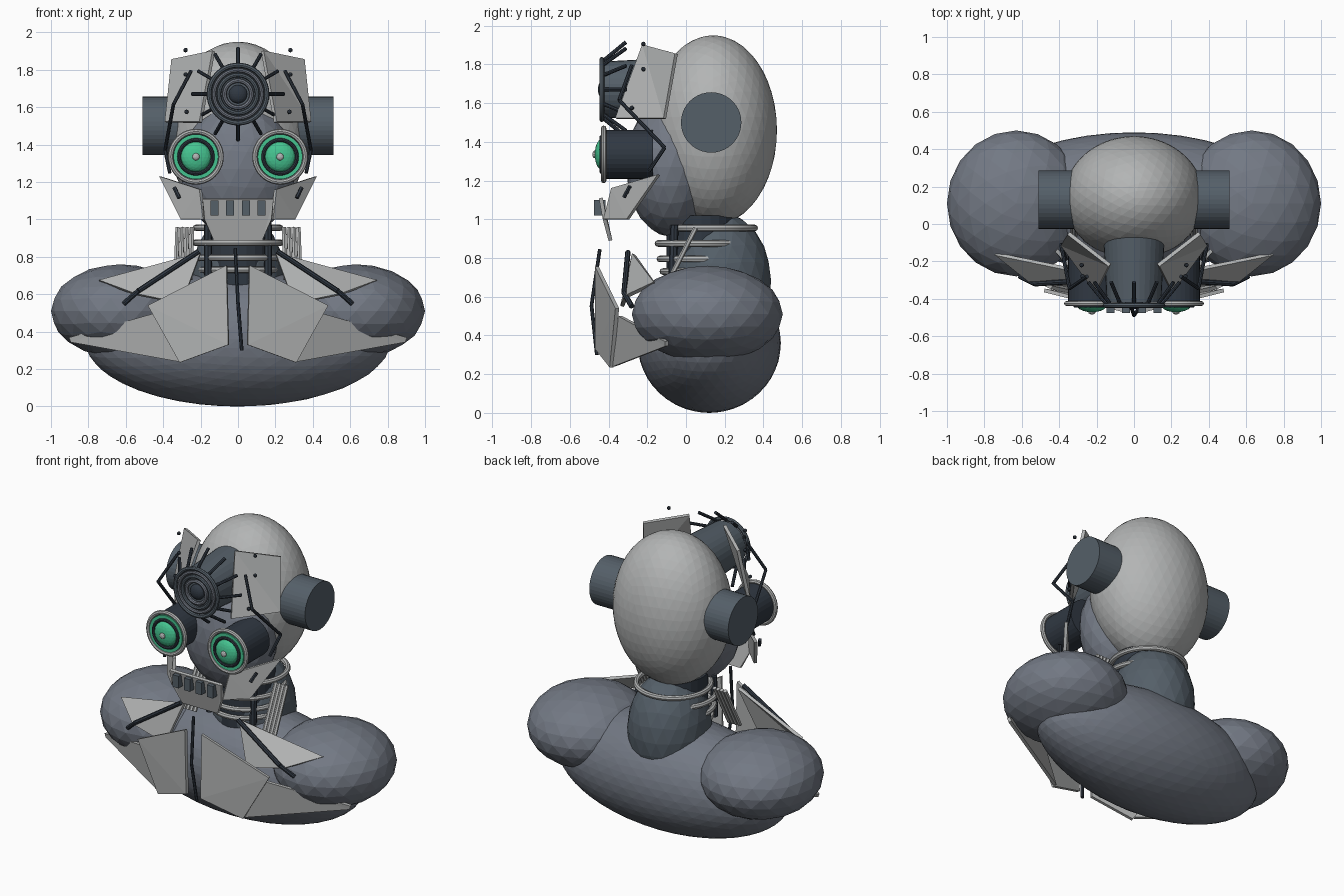
import bpy, bmesh, math
from mathutils import Vector, Matrix

if "Cube" in bpy.data.objects:
    bpy.data.objects.remove(bpy.data.objects["Cube"])


def mat(name, r, g, b):
    m = bpy.data.materials.new(name)
    m.diffuse_color = (r, g, b, 1)
    m.use_nodes = True
    m.node_tree.nodes["Principled BSDF"].inputs["Base Color"].default_value = m.diffuse_color
    return m


STEEL = mat("blue_steel", .17, .19, .23)
SLATE = mat("slate", .09, .115, .14)
DARK = mat("dark_metal", .03, .04, .055)
GREEN = mat("green_glass", .06, .55, .28)
LIGHT = mat("light_metal", .45, .46, .46)


def make(name, bm, m):
    me = bpy.data.meshes.new(name)
    bm.to_mesh(me)
    bm.free()
    o = bpy.data.objects.new(name, me)
    bpy.context.collection.objects.link(o)
    me.materials.append(m)
    return o


def ball(name, c, r, m, sub=3):
    bm = bmesh.new()
    bmesh.ops.create_icosphere(bm, subdivisions=sub, radius=1,
                               matrix=Matrix.Translation(c) @ Matrix.Diagonal((*r, 1)))
    return make(name, bm, m)


def add_rod(bm, a, b, r1, r2, n):
    a, b = Vector(a), Vector(b)
    d = b - a
    mx = Matrix.Translation((a + b) / 2) @ d.to_track_quat('Z', 'Y').to_matrix().to_4x4()
    bmesh.ops.create_cone(bm, cap_ends=True, segments=n, radius1=r1, radius2=r2,
                          depth=d.length, matrix=mx)


def rod(name, pts, r, m, n=8, r2=None):
    bm = bmesh.new()
    for a, b in zip(pts, pts[1:]):
        add_rod(bm, a, b, r, r if r2 is None else r2, n)
    return make(name, bm, m)


def box(name, c, size, m):
    bm = bmesh.new()
    bmesh.ops.create_cube(bm, size=1, matrix=Matrix.Translation(c) @ Matrix.Diagonal((*size, 1)))
    return make(name, bm, m)


def ring(name, c, R, r, m, axis='Y'):
    rot = (math.pi / 2, 0, 0) if axis == 'Y' else (0, 0, 0)
    bpy.ops.mesh.primitive_torus_add(location=c, rotation=rot, major_radius=R, minor_radius=r,
                                     major_segments=40, minor_segments=8)
    o = bpy.context.object
    o.name = name
    o.data.materials.append(m)
    bpy.ops.object.shade_smooth_by_angle()


def plate(name, pts, m=LIGHT, t=.02):
    bm = bmesh.new()
    bm.faces.new([bm.verts.new(p) for p in pts])
    bmesh.ops.triangulate(bm, faces=bm.faces[:])
    o = make(name, bm, m)
    s = o.modifiers.new("thickness", 'SOLIDIFY')
    s.thickness, s.offset = t, 0


# Main body masses
ball("torso", (0, .12, .36), (.82, .37, .36), STEEL, 4)
ball("neck", (0, .17, .68), (.25, .27, .36), SLATE)
ball("cranium", (0, .14, 1.46), (.375, .33, .49), LIGHT, 4)
ball("face", (0, -.08, 1.27), (.31, .23, .36), STEEL)

# Throat column and rings
rod("throat", [(0, .08, .6), (0, .08, 1.02)], .18, DARK, 24)
for y, z, R in ((.13, .955, .225), (.085, .875, .23), (.08, .795, .215), (.08, .73, .2)):
    ring("neck_ring", (0, y, z), R, .017, LIGHT, 'Z')

# Forehead lens
rod("lens_barrel", [(0, -.05, 1.67), (0, -.42, 1.67)], .165, SLATE, 32, .145)
for R, r, m in ((.155, .013, SLATE), (.128, .011, STEEL), (.102, .012, SLATE), (.072, .012, STEEL)):
    ring("lens_ring", (0, -.435, 1.67), R, r, m)
ball("lens_core", (0, -.425, 1.67), (.05, .03, .05), DARK)
bm = bmesh.new()
for i in range(12):
    c, s = math.cos(i * math.pi / 6), math.sin(i * math.pi / 6)
    add_rod(bm, (c * .15, -.425, 1.67 + s * .15), (c * .245, -.31, 1.67 + s * .245), .01, .01, 8)
make("lens_spokes", bm, DARK)

# Mouth plate, teeth and breast strut
plate("mouth_plate", [(-.19, -.44, 1.11), (.19, -.44, 1.11), (.18, -.42, 1.0),
                      (.13, -.39, .89), (-.13, -.39, .89), (-.18, -.42, 1.0)])
for i in range(4):
    box("tooth", (-.126 + i * .084, -.445, 1.06), (.043, .06, .08), SLATE)
rod("breast_strut", [(-.015, -.445, .845), (0, -.488, .555), (.02, -.46, .3)], .01, DARK)

# Parts repeated on both sides
for s in (-1, 1):
    def P(*pts):
        return [(s * x, y, z) for x, y, z in pts]

    ball("shoulder", (s * .63, .11, .51), (.37, .39, .25), STEEL)
    rod("ear", P((.3, .13, 1.5), (.51, .13, 1.5)), .156, SLATE, 40)

    # Eye
    ex, ez = s * .225, 1.335
    rod("eye_barrel", [(ex, -.17, ez), (ex, -.42, ez)], .127, DARK, 32)
    ring("eye_rim", (ex, -.425, ez), .135, .014, LIGHT)
    rod("eye_glass", [(ex, -.41, ez), (ex, -.436, ez)], .12, GREEN, 32)
    ring("eye_groove", (ex, -.437, ez), .09, .01, DARK)
    ball("eye_dome", (ex, -.435, ez), (.08, .036, .08), GREEN)
    ball("eye_knob", (ex, -.472, ez), (.02, .012, .02), LIGHT, 2)

    # Brow plate with studs and bent strut
    plate("brow_plate", P((.13, -.22, 1.9), (.35, -.05, 1.855), (.385, -.11, 1.52), (.2, -.36, 1.52)))
    for p in P((.28, -.22, 1.905), (.28, -.22, 1.775), (.275, -.28, 1.575)):
        ball("brow_stud", p, (.012,) * 3, DARK, 2)
    rod("brow_strut", P((.25, -.28, 1.795), (.345, -.345, 1.615), (.39, -.11, 1.37),
                        (.365, -.19, 1.25)), .01, DARK)

    # Cheek plate and slit
    plate("cheek_plate", P((.415, -.14, 1.23), (.3, -.3, 1.0), (.18, -.42, 1.0), (.2, -.38, 1.16)))
    rod("cheek_slit", P((.34, -.29, 1.17), (.315, -.32, 1.115)), .011, DARK, 6)

    # Neck tendons
    rod("throat_tube", P((.16, -.06, .97), (.16, -.07, .7)), .022, DARK)
    for i in range(4):
        x = .245 + i * .026
        rod("neck_tendon", P((x, .05, .955), (x + .01, -.09, .68)), .013, LIGHT, 6)

    # Chest armour
    plate("chest_plate", P((.06, -.46, .755), (.48, -.355, .54), (.31, -.385, .235), (.05, -.46, .33)))
    plate("collar_plate", P((.2, -.27, .82), (.74, -.16, .67), (.55, -.31, .6), (.3, -.33, .55)))
    plate("rib_plate", P((.44, -.34, .5), (.9, -.1, .37), (.89, -.1, .345), (.31, -.37, .24)))
    rod("collar_strut", P((.21, -.3, .83), (.53, -.32, .62), (.61, -.28, .55)), .014, DARK)
